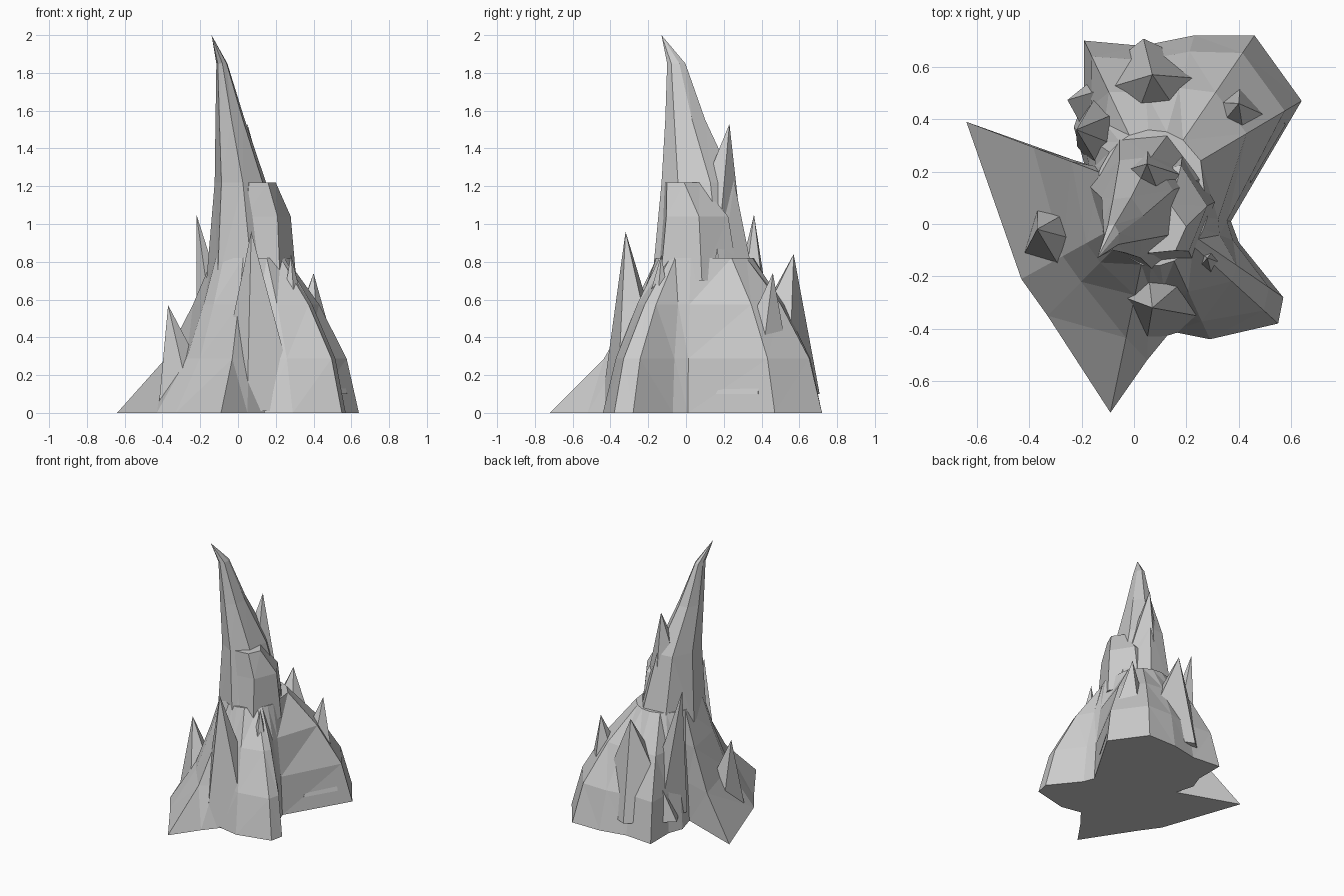
import bpy, bmesh
from math import atan2, cos, sin, tau
from mathutils import Vector

if "Cube" in bpy.data.objects:
    bpy.data.objects.remove(bpy.data.objects["Cube"])


def add_object(name, bm):
    """Triangulated, flat-shaded object from a bmesh."""
    bmesh.ops.recalc_face_normals(bm, faces=bm.faces[:])
    bmesh.ops.triangulate(bm, faces=bm.faces[:])
    me = bpy.data.meshes.new(name)
    bm.to_mesh(me)
    bm.free()
    ob = bpy.data.objects.new(name, me)
    bpy.context.collection.objects.link(ob)
    return ob


def loft(name, rings, tip=None):
    """Skin equal-sized rings from bottom to top, closed by a cap or a tip."""
    bm = bmesh.new()
    rows = [[bm.verts.new(p) for p in ring] for ring in rings]
    n = len(rows[0])
    for a, b in zip(rows, rows[1:]):
        for i in range(n):
            j = (i + 1) % n
            bm.faces.new((a[i], a[j], b[j], b[i]))
    bm.faces.new(rows[0][::-1])
    if tip:
        t = bm.verts.new(tip)
        for i in range(n):
            bm.faces.new((rows[-1][i], rows[-1][(i + 1) % n], t))
    else:
        bm.faces.new(rows[-1])
    return add_object(name, bm)


def ellipse(cx, cy, z, rx, ry, n, turn=0.3):
    return [(cx + rx * cos(turn + tau * i / n), cy + ry * sin(turn + tau * i / n), z)
            for i in range(n)]


# rocky skirt: star-shaped ground outline shrinking to an oval at its top;
# left and front spurs flare out, the right and back walls stay steep
outline = [(-.64, .39), (-.43, -.21), (-.33, -.35), (-.09, -.72), (.05, -.52), (.14, -.41),
           (.29, -.44), (.55, -.38), (.57, -.28), (.40, -.07), (.37, .01),
           (.64, .47), (.46, .72), (.23, .72), (.03, .68), (-.19, .70), (-.19, .48),
           (-.23, .37), (-.19, .23)]
SKIRT_TOP, CX, CY, RX, RY = .82, .07, .1, .22, .26


def skirt_point(x, y, t):
    a = atan2(y - CY, x - CX)
    steep = min(1.7, max(.65, 1.35 + 2.2 * (x + .6 * y)))
    goal = Vector((CX + RX * cos(a), CY + RY * sin(a)))
    p = Vector((x, y)).lerp(goal, t ** steep)
    return (p.x, p.y, t * SKIRT_TOP)


skirt = loft("rock_spire", [[skirt_point(x, y, t) for x, y in outline]
                            for t in (0, .35, .7, 1)])

# leaning summit horn: centre x, centre y, height, radius x, radius y
horn_rings = [(.06, .1, .7, .23, .28), (.015, .07, 1.22, .14, .2),
              (-.04, .0, 1.55, .08, .11), (-.085, -.05, 1.85, .03, .05)]
# flat-topped shoulder on the right of the horn
shoulder_rings = [(.1, .06, .7, .21, .24), (.11, .05, 1.04, .17, .19),
                  (.1, -.02, 1.22, .1, .1)]
crags = [loft("horn", [ellipse(*r, 7) for r in horn_rings], (-.14, -.13, 2)),
         loft("shoulder", [ellipse(*r, 6, .1) for r in shoulder_rings])]

# leaning pinnacles: tip, base centre, base radii
pinnacles = {
    "rear_pinnacle": ((.05, .23, 1.53), (.05, .12, .9), .18, .18),
    "front_pinnacle": ((.07, -.32, .96), (.12, -.24, .01), .25, .22),
    "left_pinnacle": ((-.37, -.02, .57), (-.26, -.05, .05), .17, .17),
    "right_pinnacle": ((.40, .46, .74), (.36, .36, .1), .22, .22),
    "back_pinnacle": ((.07, .57, .84), (.08, .42, .1), .34, .29),
    "left_rear_pinnacle": ((-.22, .36, 1.05), (-.06, .33, .1), .16, .2),
    "buttress": ((.28, -.13, .84), (.30, -.17, .15), .15, .16),
}
for i, (name, (tip, base, rx, ry)) in enumerate(pinnacles.items()):
    crags.append(loft(name, [ellipse(*base, rx, ry, 5, .3 + .35 * i)], tip))

# fuse everything into one rock
bpy.context.view_layer.objects.active = skirt
for crag in crags:
    mod = skirt.modifiers.new("fuse", 'BOOLEAN')
    mod.operation = 'UNION'
    mod.solver = 'EXACT'
    mod.object = crag
    bpy.ops.object.modifier_apply(modifier=mod.name)
    bpy.data.objects.remove(crag)
